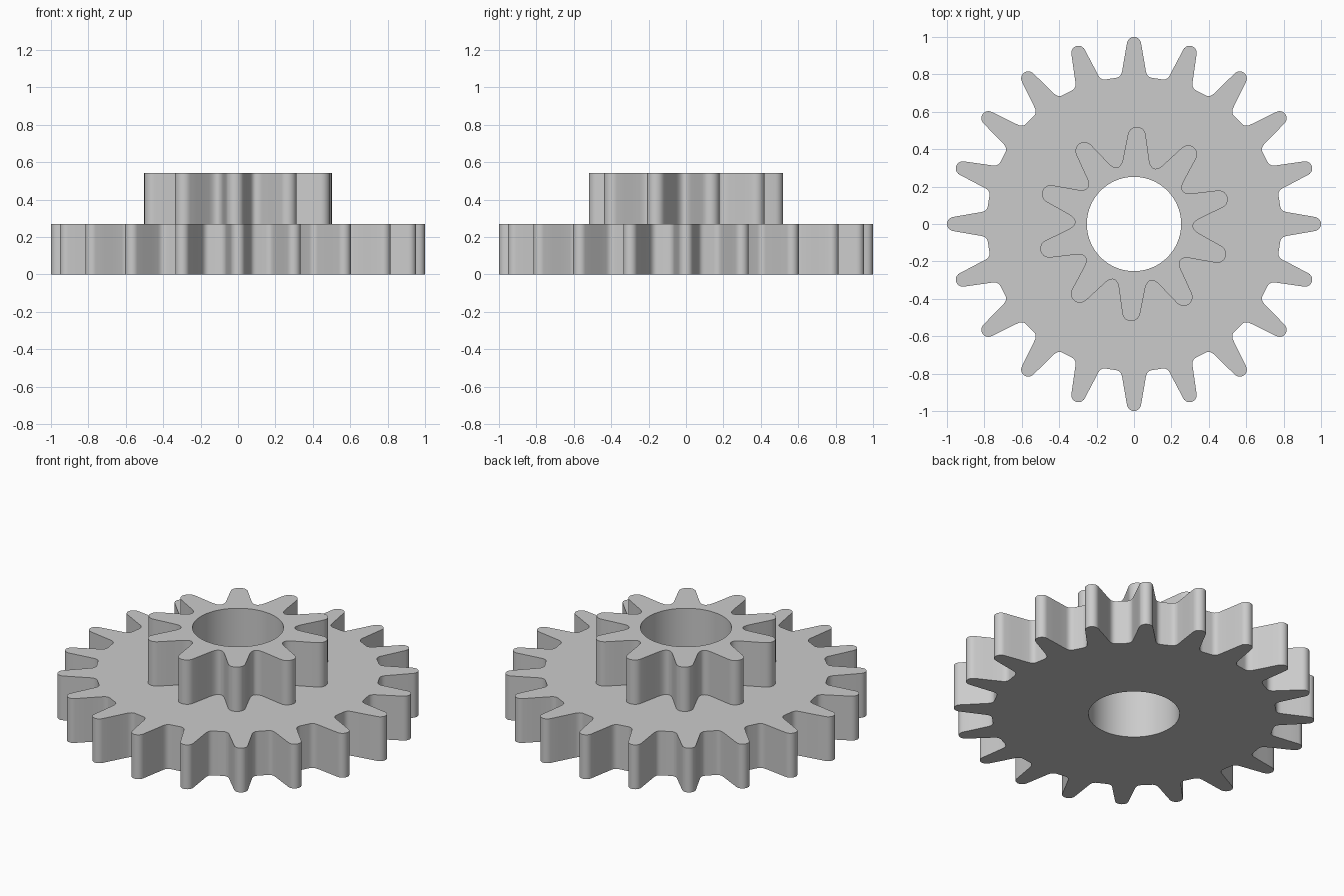
import bpy, bmesh, math

if "Cube" in bpy.data.objects:
    bpy.data.objects.remove(bpy.data.objects["Cube"])

BORE = 0.252

steel = bpy.data.materials.new("plain_grey")
steel.diffuse_color = (0.6, 0.6, 0.6, 1)
steel.use_nodes = True
steel.node_tree.nodes["Principled BSDF"].inputs["Base Color"].default_value = steel.diffuse_color


def half_tooth(tip_r, tip_w, flank, ctrl, root):
    """Half profile of one tooth, tip to valley: (sideways, outward) points."""
    pts = []
    for i in range(6):                       # rounded tip
        a = math.radians(82) * i / 5
        pts.append((tip_w * math.sin(a), tip_r - tip_w + tip_w * math.cos(a)))
    x0, y0 = pts[-1]
    for t in (1 / 3, 2 / 3):                 # straight flank
        pts.append((x0 + (flank[0] - x0) * t, y0 + (flank[1] - y0) * t))
    for i in range(6):                       # root fillet
        t = i / 5
        pts.append(tuple((1 - t) ** 2 * f + 2 * t * (1 - t) * c + t * t * r
                         for f, c, r in zip(flank, ctrl, root)))
    return pts


def gear(name, teeth, first_angle, half, z0, z1, bottom):
    whole = [(-x, y) for x, y in reversed(half)] + half[1:]
    outline = []
    for k in range(teeth):
        a = math.radians(first_angle) - k * 2 * math.pi / teeth
        for x, y in whole:
            outline.append((y * math.cos(a) + x * math.sin(a),
                            y * math.sin(a) - x * math.cos(a)))
    outline.reverse()                        # counter-clockwise
    bore = []
    for x, y in outline:
        r = math.hypot(x, y)
        bore.append((x / r * BORE, y / r * BORE))

    bm = bmesh.new()

    def ring(pts, z):
        return [bm.verts.new((x, y, z)) for x, y in pts]

    ob, ot = ring(outline, z0), ring(outline, z1)
    ib, it = ring(bore, z0), ring(bore, z1)
    n = len(outline)
    for i in range(n):
        j = (i + 1) % n
        bm.faces.new((ob[i], ob[j], ot[j], ot[i]))       # toothed rim
        bm.faces.new((ib[j], ib[i], it[i], it[j]))       # bore wall
        bm.faces.new((ot[i], ot[j], it[j], it[i]))       # top
        if bottom:
            bm.faces.new((ob[j], ob[i], ib[i], ib[j]))
    bmesh.ops.remove_doubles(bm, verts=bm.verts, dist=0.0005)
    mesh = bpy.data.meshes.new(name)
    bm.to_mesh(mesh)
    bm.free()
    mesh.materials.append(steel)
    obj = bpy.data.objects.new(name, mesh)
    bpy.context.collection.objects.link(obj)
    bpy.ops.object.select_all(action='DESELECT')
    obj.select_set(True)
    bpy.context.view_layer.objects.active = obj
    bpy.ops.object.shade_smooth_by_angle(angle=math.radians(30))


# Wide lower gear, 20 teeth
a = math.pi / 20
gear("large_gear", 20, 90,
     half_tooth(1.0, 0.038, (0.064, 0.815), (0.07, 0.784), (0.098, 0.781))
     + [(0.787 * math.sin(a), 0.787 * math.cos(a))],
     0.0, 0.271, True)

# Narrow upper gear, 10 teeth, seated on the lower one
a = math.pi / 10
gear("small_gear", 10, 88.2,
     half_tooth(0.52, 0.048, (0.07, 0.345), (0.077, 0.307),
                (0.315 * math.sin(a), 0.315 * math.cos(a))),
     0.271, 0.542, False)
